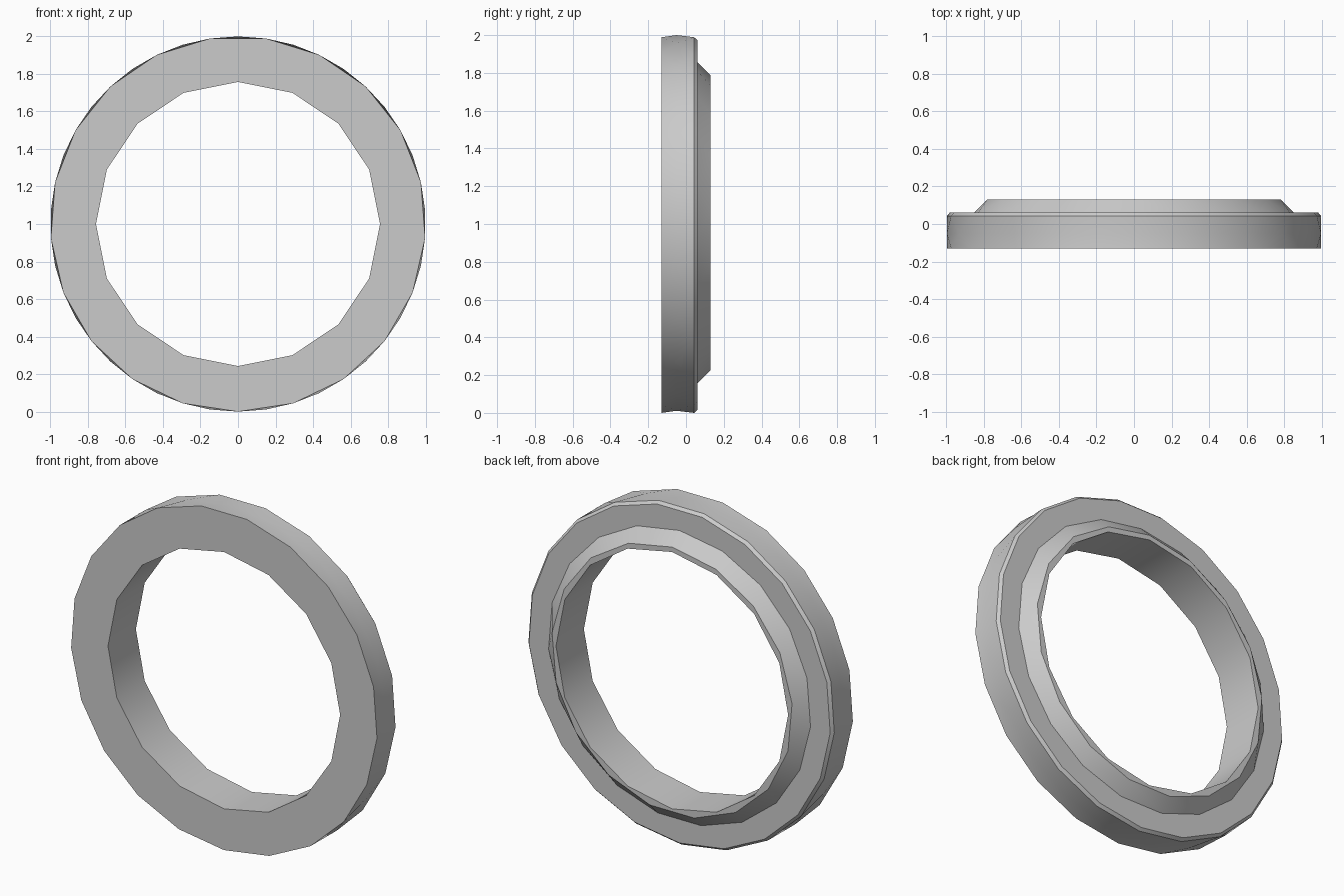
import bpy, bmesh
from math import sin, cos, pi

cube = bpy.data.objects.get("Cube")
if cube:
    bpy.data.objects.remove(cube, do_unlink=True)

# Plain grey material
grey = bpy.data.materials.new("light_grey")
grey.use_nodes = True
colour = (0.6, 0.6, 0.6, 1)
grey.diffuse_color = colour
grey.node_tree.nodes["Principled BSDF"].inputs["Base Color"].default_value = colour

bm = bmesh.new()


def ring(sides, radius, y, phase=0.0):
    """Loop of vertices around the y axis; phase is in steps from the top."""
    angles = [2 * pi * (i + phase) / sides for i in range(sides + 1)]
    verts = [bm.verts.new((radius * sin(a), y, 1 + radius * cos(a))) for a in angles[:-1]]
    return verts + verts[:1], angles


def zip_rings(a, b):
    """Join two loops, quads where the counts match, otherwise triangles."""
    (va, ta), (vb, tb) = a, b
    na, nb = len(va) - 1, len(vb) - 1
    if na == nb and abs(ta[0] - tb[0]) < 1e-6:
        for i in range(na):
            bm.faces.new((va[i], va[i + 1], vb[i + 1], vb[i]))
        return
    i = j = 0
    while i < na or j < nb:
        if j == nb or (i < na and ta[i + 1] <= tb[j + 1]):
            bm.faces.new((va[i], va[i + 1], vb[j]))
            i += 1
        else:
            bm.faces.new((va[i], vb[j + 1], vb[j]))
            j += 1


# Closed cross-section: front face, rim, chamfer, back shoulder, raised lip, bore
loops = [
    ring(16, 0.757, -0.13),
    ring(21, 1.0, -0.13, 0.5),
    ring(21, 1.0, -0.05),
    ring(21, 1.0, 0.043, 0.5),
    ring(21, 0.985, 0.06, 0.5),
    ring(19, 0.857, 0.06),
    ring(17, 0.786, 0.13),
    ring(16, 0.757, 0.13),
]
for k, loop in enumerate(loops):
    zip_rings(loop, loops[(k + 1) % len(loops)])
bmesh.ops.recalc_face_normals(bm, faces=bm.faces)

mesh = bpy.data.meshes.new("flanged_ring")
bm.to_mesh(mesh)
bm.free()
mesh.materials.append(grey)
obj = bpy.data.objects.new("flanged_ring", mesh)
bpy.context.collection.objects.link(obj)

# Smooth walls with crisp edges
bpy.ops.object.select_all(action="DESELECT")
obj.select_set(True)
bpy.context.view_layer.objects.active = obj
bpy.ops.object.shade_smooth_by_angle(angle=pi / 6)
